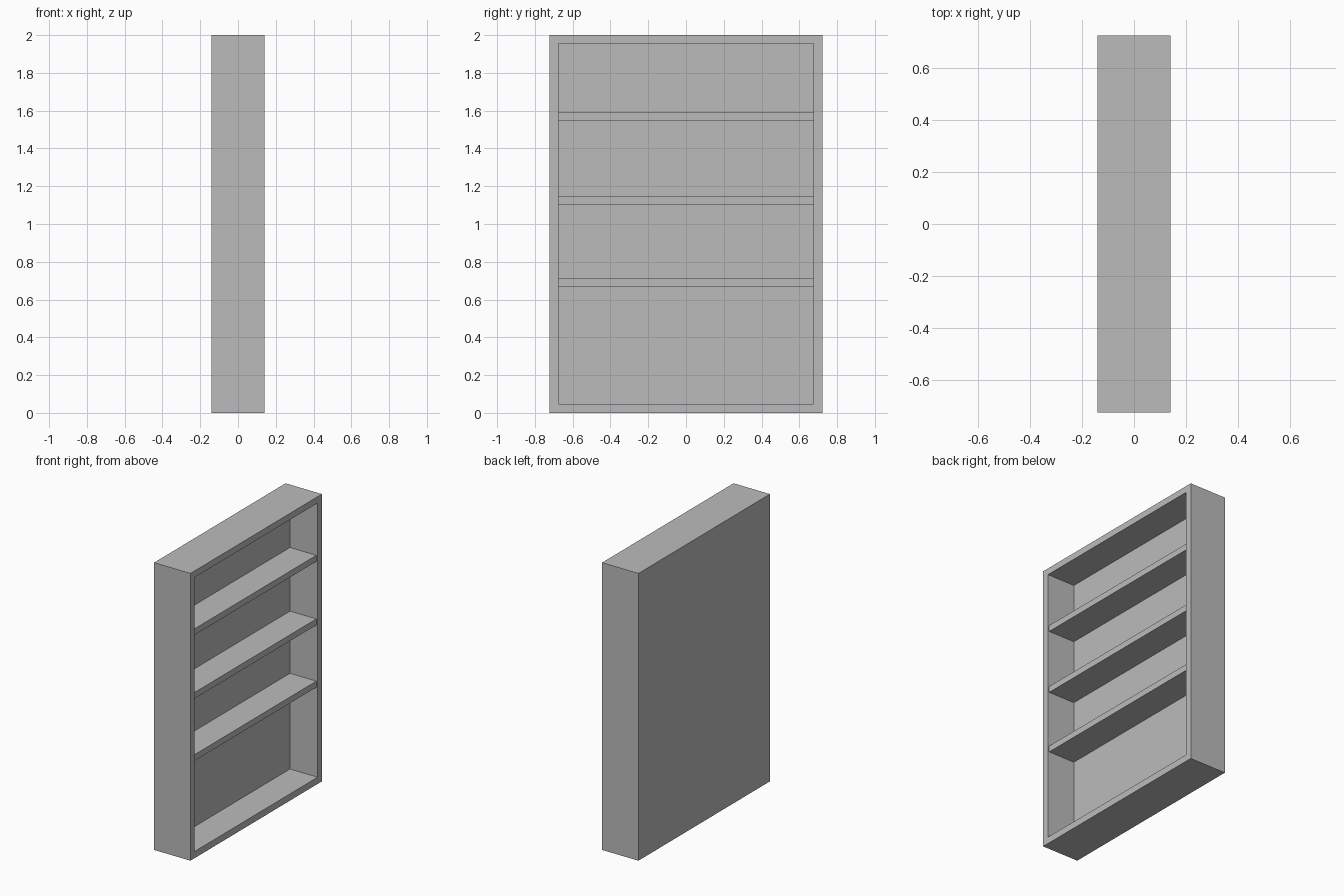
import bpy

cube = bpy.data.objects.get("Cube")
if cube:
    bpy.data.objects.remove(cube, do_unlink=True)

# Single painted finish
grey = bpy.data.materials.new("plain grey")
grey.use_nodes = True
colour = (0.5, 0.5, 0.5, 1)
grey.diffuse_color = colour
grey.node_tree.nodes["Principled BSDF"].inputs["Base Color"].default_value = colour


def board(name, x, y, z):
    """Box spanning the given (low, high) ranges."""
    spans = (x, y, z)
    bpy.ops.mesh.primitive_cube_add(size=1)
    obj = bpy.context.object
    obj.name = name
    obj.location = [(low + high) / 2 for low, high in spans]
    obj.scale = [high - low for low, high in spans]
    bpy.ops.object.transform_apply(location=True, rotation=False, scale=True)
    obj.data.materials.append(grey)
    return obj


DEPTH, WIDTH, HEIGHT = 0.14, 0.723, 2.0
WALL = 0.047
BACK = -0.073          # inner face of the back panel
SHELF_FRONT = 0.13     # shelves sit slightly behind the frame
SHELF_THICK = 0.043
inner = WIDTH - WALL

# Case: solid back with four frame boards around the opening, as one closed shell
case = board("case", (-DEPTH, DEPTH), (-WIDTH, WIDTH), (0, HEIGHT))
cutter = board("opening_cutter", (BACK, DEPTH + 0.1), (-inner, inner),
               (WALL, HEIGHT - 0.045))
cutter.hide_render = True
cut = case.modifiers.new("opening", "BOOLEAN")
cut.operation = "DIFFERENCE"
cut.solver = "EXACT"
cut.object = cutter
bpy.context.view_layer.objects.active = case
bpy.ops.object.modifier_apply(modifier=cut.name)
bpy.data.objects.remove(cutter, do_unlink=True)

# Three shelves
for name, top in (("lower", 0.713), ("middle", 1.146), ("upper", 1.589)):
    board(name + "_shelf", (BACK, SHELF_FRONT), (-inner, inner),
          (top - SHELF_THICK, top))
